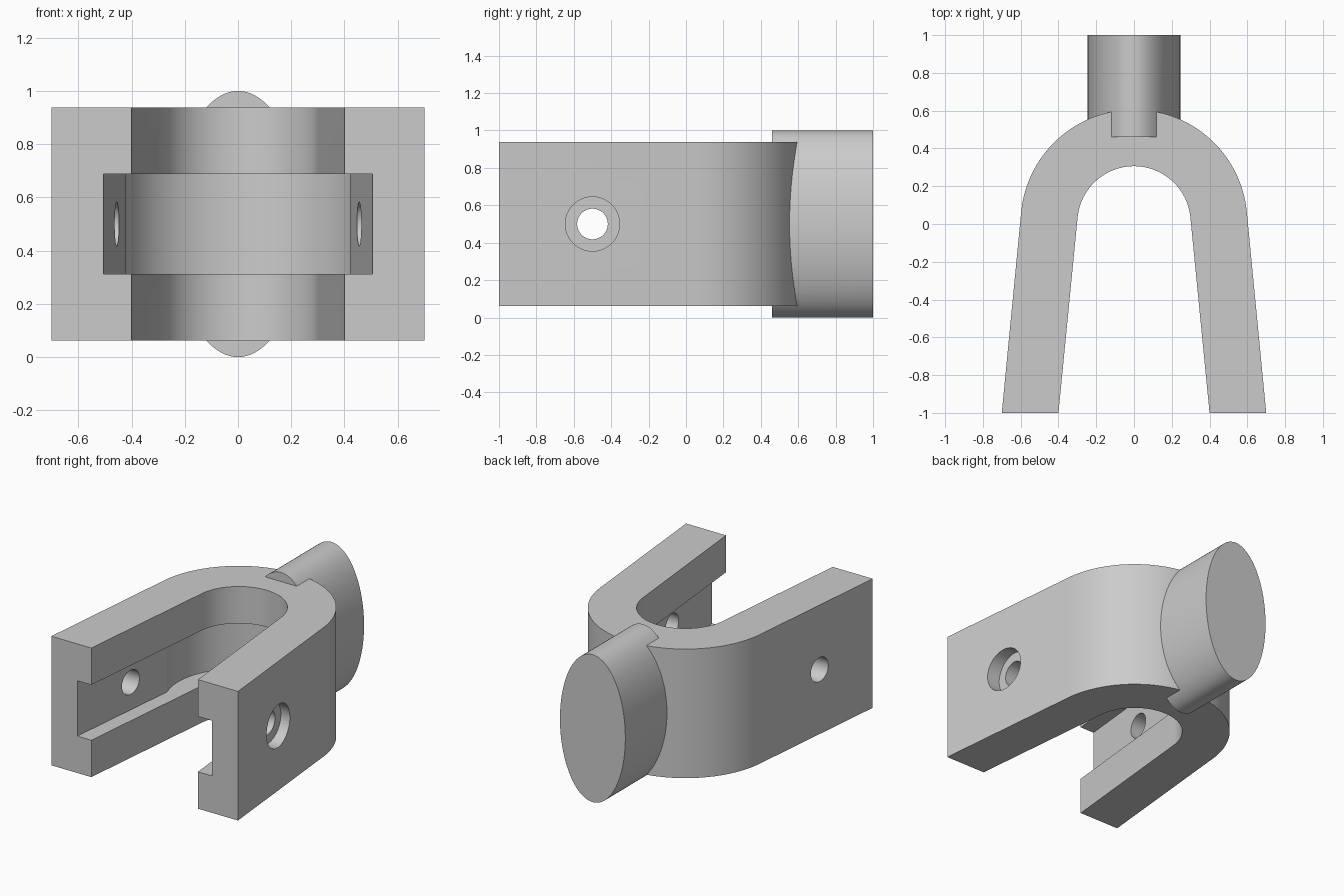
import bpy
import bmesh
import math
from mathutils import Matrix

default = bpy.data.objects.get("Cube")
if default:
    bpy.data.objects.remove(default, do_unlink=True)

steel = bpy.data.materials.new("Plain grey")
steel.use_nodes = True
GREY = (0.6, 0.6, 0.6, 1.0)
steel.diffuse_color = GREY
steel.node_tree.nodes["Principled BSDF"].inputs["Base Color"].default_value = GREY


def make_object(name, bm):
    bmesh.ops.recalc_face_normals(bm, faces=bm.faces[:])
    mesh = bpy.data.meshes.new(name)
    bm.to_mesh(mesh)
    bm.free()
    mesh.materials.append(steel)
    obj = bpy.data.objects.new(name, mesh)
    bpy.context.collection.objects.link(obj)
    return obj


def prism(name, outline, z0, z1):
    """Extrude a plan outline from z0 up to z1."""
    bm = bmesh.new()
    face = bm.faces.new([bm.verts.new((x, y, z0)) for x, y in outline])
    grown = bmesh.ops.extrude_face_region(bm, geom=[face])["geom"]
    verts = [v for v in grown if isinstance(v, bmesh.types.BMVert)]
    bmesh.ops.translate(bm, verts=verts, vec=(0, 0, z1 - z0))
    return make_object(name, bm)


def cylinder(name, radius, length, centre, axis="Z", scale=(1, 1, 1), sides=96):
    turn = {"X": Matrix.Rotation(math.pi / 2, 4, "Y"),
            "Y": Matrix.Rotation(math.pi / 2, 4, "X"),
            "Z": Matrix.Identity(4)}[axis]
    bm = bmesh.new()
    matrix = Matrix.Translation(centre) @ Matrix.Diagonal((*scale, 1)) @ turn
    bmesh.ops.create_cone(bm, cap_ends=True, segments=sides, radius1=radius,
                          radius2=radius, depth=length, matrix=matrix)
    return make_object(name, bm)


def combine(target, tool, operation):
    mod = target.modifiers.new(operation.title(), "BOOLEAN")
    mod.operation = operation
    mod.solver = "EXACT"
    mod.object = tool
    bpy.context.view_layer.objects.active = target
    bpy.ops.object.modifier_apply(modifier=mod.name)
    bpy.data.objects.remove(tool, do_unlink=True)


def arch(radius, steps=64):
    """Rounded end, running from +x to -x, tangent to the splayed arms."""
    lean = math.atan(0.1)
    angles = [lean + (math.pi - 2 * lean) * i / steps for i in range(steps + 1)]
    return [(radius * math.cos(a), 0.006 + radius * math.sin(a)) for a in angles]


# Splayed fork body
outer = [(0.7, -1)] + arch(0.6) + [(-0.7, -1)]
inner = [(0.4, -1)] + arch(0.3) + [(-0.4, -1)]
fork = prism("fork_body", outer + inner[::-1], 0.0625, 0.9375)

# Oval stem at the back
stem = cylinder("stem", 0.5, 0.54, (0, 0.73, 0.5), "Y", scale=(0.49, 1, 1))
combine(fork, stem, "UNION")

# Groove along the inside of both arms, opening into a round pocket
LOW, HIGH = 0.3125, 0.6875
groove = prism("groove_cutter", [(0.515, -1.1), (0.405, 0), (-0.405, 0), (-0.515, -1.1)],
               LOW, HIGH)
pocket = cylinder("pocket_cutter", 0.45, HIGH - LOW, (0, 0, 0.5))
combine(fork, groove, "DIFFERENCE")
combine(fork, pocket, "DIFFERENCE")

# Pin hole through both arms, with a counterbore on the left arm
pin_hole = cylinder("pin_hole_cutter", 0.082, 2, (0, -0.5, 0.5), "X", sides=48)
combine(fork, pin_hole, "DIFFERENCE")
counterbore = cylinder("counterbore_cutter", 0.145, 0.4, (0.77, -0.5, 0.5), "X", sides=64)
combine(fork, counterbore, "DIFFERENCE")

# Smooth curves, sharp edges
bpy.ops.object.select_all(action="DESELECT")
fork.select_set(True)
bpy.context.view_layer.objects.active = fork
bpy.ops.object.shade_smooth_by_angle(angle=math.radians(20))
